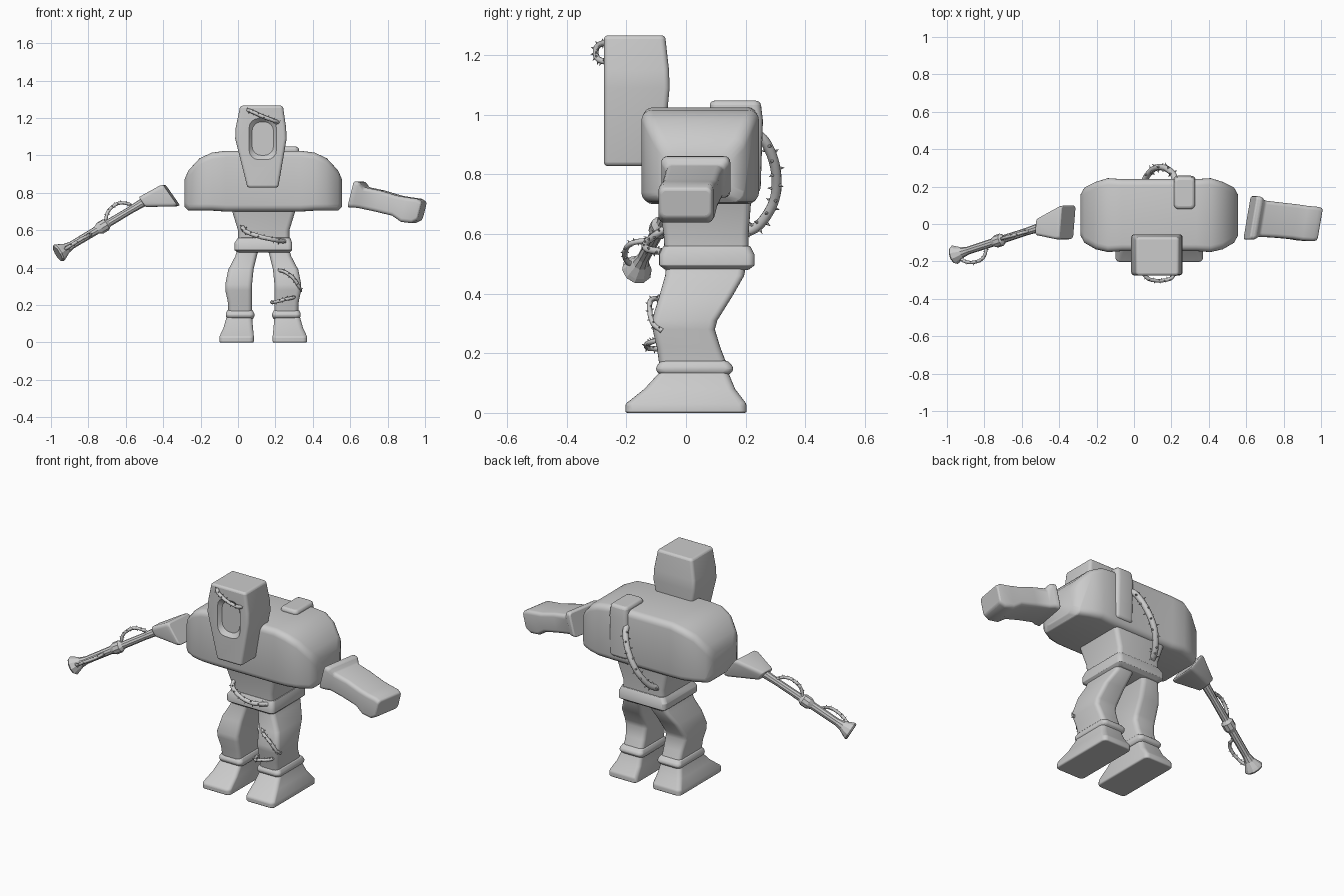
import bpy, bmesh, math
from mathutils import Vector

if "Cube" in bpy.data.objects:
    bpy.data.objects.remove(bpy.data.objects["Cube"])

CX = 0.135  # mirror line of the body


def finish(ob, angle=40):
    bpy.ops.object.select_all(action='DESELECT')
    ob.select_set(True)
    bpy.context.view_layer.objects.active = ob
    bpy.ops.object.shade_smooth_by_angle(angle=math.radians(angle))


def mesh_object(name, bm):
    bmesh.ops.recalc_face_normals(bm, faces=bm.faces)
    me = bpy.data.meshes.new(name)
    bm.to_mesh(me)
    bm.free()
    ob = bpy.data.objects.new(name, me)
    bpy.context.collection.objects.link(ob)
    return ob


def loft(name, axis, sections, r=0.025, bevel=0.01, shear=(0, 0)):
    """Rounded rectangles (t, a0, a1, b0, b1) lofted along an axis."""
    bm = bmesh.new()
    rings = []
    for t, a0, a1, b0, b1 in sections:
        a0, a1, b0, b1 = min(a0, a1), max(a0, a1), min(b0, b1), max(b0, b1)
        ring, ca, cb = [], (a0 + a1) / 2, (b0 + b1) / 2
        ha, hb = (a1 - a0) / 2 - r, (b1 - b0) / 2 - r
        for q, (sa, sb) in enumerate(((1, 1), (-1, 1), (-1, -1), (1, -1))):
            for i in range(5):
                w = math.pi / 2 * (q + i / 4)
                da = sa * ha + r * math.cos(w)
                db = sb * hb + r * math.sin(w)
                a, b, c = ca + da, cb + db, t + shear[0] * da + shear[1] * db
                co = {'x': (c, a, b), 'y': (a, c, b), 'z': (a, b, c)}[axis]
                ring.append(bm.verts.new(co))
        rings.append(ring)
    n = len(rings[0])
    for p, q in zip(rings, rings[1:]):
        for i in range(n):
            j = (i + 1) % n
            bm.faces.new((p[i], p[j], q[j], q[i]))
    bm.faces.new(rings[0])
    bm.faces.new(rings[-1])
    ob = mesh_object(name, bm)
    if bevel:
        m = ob.modifiers.new('Soft edges', 'BEVEL')
        m.width, m.segments = bevel, 3
        m.limit_method, m.angle_limit = 'ANGLE', math.radians(35)
    finish(ob)
    return ob


def tube(name, pts, radii):
    cu = bpy.data.curves.new(name, 'CURVE')
    cu.dimensions = '3D'
    cu.bevel_depth, cu.bevel_resolution, cu.use_fill_caps = 1.0, 3, True
    sp = cu.splines.new('POLY')
    sp.points.add(len(pts) - 1)
    for p, co, rad in zip(sp.points, pts, radii):
        p.co, p.radius = (*co, 1), rad
    ob = bpy.data.objects.new(name, cu)
    bpy.context.collection.objects.link(ob)
    return ob


def vine(name, pts, r=0.01):
    """Smooth thorny tube through the points."""
    P = [Vector(p) for p in pts]
    P = [2 * P[0] - P[1]] + P + [2 * P[-1] - P[-2]]
    path = []
    for a, b, c, d in zip(P, P[1:], P[2:], P[3:]):
        for i in range(6):
            t = i / 6
            path.append(0.5 * (2 * b + (c - a) * t + (2 * a - 5 * b + 4 * c - d) * t * t
                               + (3 * b - a - 3 * c + d) * t ** 3))
    path.append(P[-2])
    tube(name, path, [r] * len(path))
    bm = bmesh.new()
    for k in range(1, len(path) - 1):
        tan = (path[k + 1] - path[k - 1]).normalized()
        u = tan.orthogonal().normalized()
        w = k * 2.3
        out = u * math.cos(w) + tan.cross(u) * math.sin(w)
        rot = out.to_track_quat('Z', 'Y').to_matrix().to_4x4()
        rot.translation = path[k] + out * r * 1.2
        bmesh.ops.create_cone(bm, cap_ends=True, segments=6, radius1=r * 0.5,
                              radius2=0, depth=r * 1.4, matrix=rot)
    mesh_object(name + '_thorns', bm)


# Torso with broad sloping shoulders
half = [(0.422, -.06, .155, .725, .87), (0.40, -.10, .195, .705, .92),
        (0.34, -.135, .225, .705, .985), (0.275, -.15, .245, .705, 1.015)]
loft('torso', 'x', [(CX - d, *s) for d, *s in half]
     + [(CX - .2, -.145, .24, .70, 1.025), (CX + .2, -.145, .24, .70, 1.025)]
     + [(CX + d, *s) for d, *s in reversed(half)], r=0.035, bevel=0.012)
loft('back_plate', 'z', [(.74, .21, .33, .1, .25), (.98, .21, .33, .08, .258),
                         (1.047, .215, .325, .08, .25)], bevel=0.015)

# Waist and belt
loft('waist', 'z', [(.50, .0, .275, -.07, .21), (.60, .0, .275, -.075, .21),
                    (.73, -.04, .315, -.095, .22)])
loft('belt', 'z', [(.48, .0, .275, -.07, .21), (.495, -.02, .29, -.09, .23),
                   (.53, -.02, .29, -.09, .23), (.56, .0, .28, -.075, .215)], bevel=0.006)

# Legs, ankle cuffs and feet, mirrored
leg = [(.51, .02, .135, -.065, .205), (.46, .035, .15, -.07, .195),
       (.39, .052, .187, -.09, .155), (.31, .06, .203, -.115, .105),
       (.28, .06, .203, -.112, .097), (.22, .06, .19, -.098, .115), (.13, .06, .185, -.085, .15)]
cuff = [(.125, .055, .19, -.085, .14), (.14, .048, .2, -.1, .158),
        (.155, .048, .2, -.1, .158), (.175, .058, .19, -.085, .14)]
foot = [(0, .05, .235, -.203, .203), (.03, .05, .235, -.203, .203),
        (.08, .055, .212, -.14, .165), (.14, .06, .195, -.085, .14)]
for s, side in ((-1, 'left'), (1, 'right')):
    for part, secs in (('leg', leg), ('ankle_cuff', cuff), ('foot', foot)):
        loft(f'{side}_{part}', 'z',
             [(z, CX + s * a, CX + s * b, c, d) for z, a, b, c, d in secs], bevel=0.007)

# Hooded head with a hollow face
head = loft('head', 'z', [(.828, .05, .215, -.275, -.08), (1.09, -.015, .26, -.275, -.055),
                          (1.15, -.012, .257, -.275, -.057), (1.266, .012, .24, -.275, -.07)],
            r=0.018, bevel=0.012)
cutter = loft('face_cutter', 'y', [(-.30, .04, .225, .95, 1.22), (-.255, .075, .19, 1.0, 1.18)],
              r=0.05, bevel=0)
cutter.hide_render = True
bo = head.modifiers.new('Face hollow', 'BOOLEAN')
bo.object, bo.operation, bo.solver = cutter, 'DIFFERENCE', 'EXACT'
bpy.context.view_layer.objects.active = head
for m in [m.name for m in head.modifiers]:
    bpy.ops.object.modifier_apply(modifier=m)
bpy.data.objects.remove(cutter)
finish(head, 30)

# Thin arm: shoulder cup, jointed rod and flared hand
loft('thin_arm_cup', 'x', [(-.51, -.06, .03, .725, .777), (-.375, -.083, .095, .727, .838),
                           (-.355, -.08, .10, .733, .843)], r=0.018, bevel=0.006, shear=(.08, -.7))
A, B = Vector((-.48, -.01, .765)), Vector((-.965, -.167, .475))
steps = [(0, .024), (.05, .024), (.2, .02), (.44, .021), (.47, .034), (.53, .034), (.57, .022),
         (.84, .021), (.9, .028), (.96, .046), (.985, .052), (1.0, .046)]
finish(tube('thin_arm_rod', [A.lerp(B, t) for t, _ in steps], [r for _, r in steps]))

# Heavy arm: flared shoulder end, block forearm and fist
loft('heavy_arm', 'x', [(.62, -.083, .15, .722, .862), (.65, -.083, .145, .722, .858),
                        (.675, -.068, .125, .718, .83), (.76, -.072, .115, .70, .812),
                        (.85, -.08, .105, .678, .785), (.90, -.088, .097, .645, .776),
                        (.955, -.092, .092, .638, .768), (.985, -.088, .085, .655, .752)],
     r=0.02, bevel=0.008, shear=(.17, .25))

# Thorny vines around the body
vine('head_vine', [(.045, -.26, 1.245), (.08, -.295, 1.232), (.14, -.303, 1.205),
                   (.195, -.292, 1.185), (.22, -.26, 1.175)])
vine('waist_vine', [(.02, -.06, .625), (.04, -.105, .595), (.11, -.135, .568),
                    (.19, -.13, .55), (.25, -.08, .54)], .012)
vine('upper_leg_vine', [(.21, -.07, .385), (.245, -.115, .38), (.295, -.122, .345),
                        (.325, -.11, .30), (.335, -.08, .275)], .009)
vine('lower_leg_vine', [(.18, -.08, .215), (.2, -.125, .217), (.25, -.132, .23),
                        (.295, -.11, .24), (.3, -.08, .25)], .009)
vine('back_vine', [(.225, .21, .95), (.21, .265, .91), (.165, .30, .82), (.11, .298, .72),
                   (.065, .25, .635), (.04, .19, .60)], .017)
vine('upper_rod_vine', [(-.71, -.08, .635), (-.695, -.075, .70), (-.645, -.06, .742),
                        (-.59, -.045, .742), (-.555, -.035, .72)], .009)
vine('lower_rod_vine', [(-.935, -.155, .495), (-.915, -.195, .505), (-.86, -.205, .54),
                        (-.805, -.18, .57), (-.785, -.11, .58)], .009)
